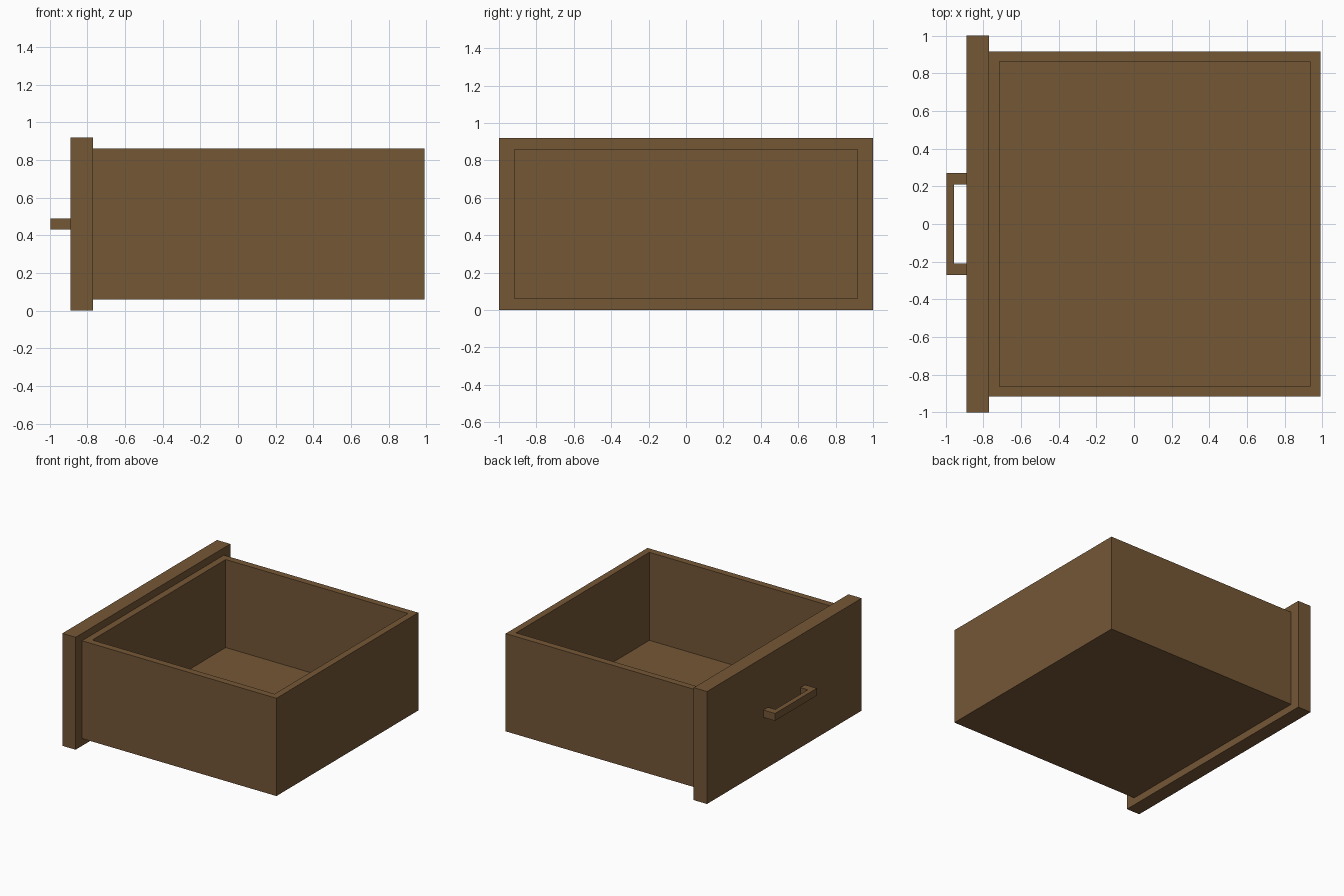
import bpy
import bmesh
from mathutils import Vector

old = bpy.data.objects.get("Cube")
if old:
    bpy.data.objects.remove(old, do_unlink=True)

# Brown wood
WOOD = (0.178, 0.095, 0.037, 1)
wood = bpy.data.materials.new("brown_wood")
wood.use_nodes = True
wood.diffuse_color = WOOD
bsdf = wood.node_tree.nodes["Principled BSDF"]
bsdf.inputs["Base Color"].default_value = WOOD
bsdf.inputs["Roughness"].default_value = 0.8


def finish(name, bm):
    bmesh.ops.recalc_face_normals(bm, faces=bm.faces)
    mesh = bpy.data.meshes.new(name)
    bm.to_mesh(mesh)
    bm.free()
    mesh.materials.append(wood)
    obj = bpy.data.objects.new(name, mesh)
    bpy.context.collection.objects.link(obj)
    return obj


def box(low, high):
    low, high = Vector(low), Vector(high)
    bm = bmesh.new()
    bmesh.ops.create_cube(bm, size=1)
    bmesh.ops.scale(bm, vec=high - low, verts=bm.verts)
    bmesh.ops.translate(bm, vec=(low + high) / 2, verts=bm.verts)
    return bm


# Open tray: inset the top of a block and sink it to the floor
bm = box((-0.77, -0.917, 0.06), (0.99, 0.917, 0.86))
top = max(bm.faces, key=lambda f: f.calc_center_median().z)
bmesh.ops.inset_region(bm, faces=[top], thickness=0.078)
sunk = bmesh.ops.extrude_face_region(bm, geom=[top])
floor_verts = [g for g in sunk["geom"] if isinstance(g, bmesh.types.BMVert)]
bmesh.ops.translate(bm, vec=(0, 0, -0.72), verts=floor_verts)
if top.is_valid:
    bmesh.ops.delete(bm, geom=[top], context="FACES_ONLY")
finish("drawer_tray", bm)

# Overhanging panel
finish("drawer_panel", box((-0.89, -1, 0), (-0.77, 1, 0.92)))

# Handle: a U-shaped outline extruded upward
half = [(-0.995, 0.27), (-0.89, 0.27), (-0.89, 0.21), (-0.955, 0.21)]
outline = half + [(x, -y) for x, y in reversed(half)]
bm = bmesh.new()
face = bm.faces.new([bm.verts.new((x, y, 0.43)) for x, y in outline])
raised = bmesh.ops.extrude_face_region(bm, geom=[face])
bmesh.ops.translate(bm, vec=(0, 0, 0.06),
                    verts=[g for g in raised["geom"] if isinstance(g, bmesh.types.BMVert)])
if not any(len(f.verts) == len(outline) and f.calc_center_median().z < 0.44 for f in bm.faces):
    bm.faces.new([v for v in bm.verts if v.co.z < 0.44])
finish("pull_handle", bm)
